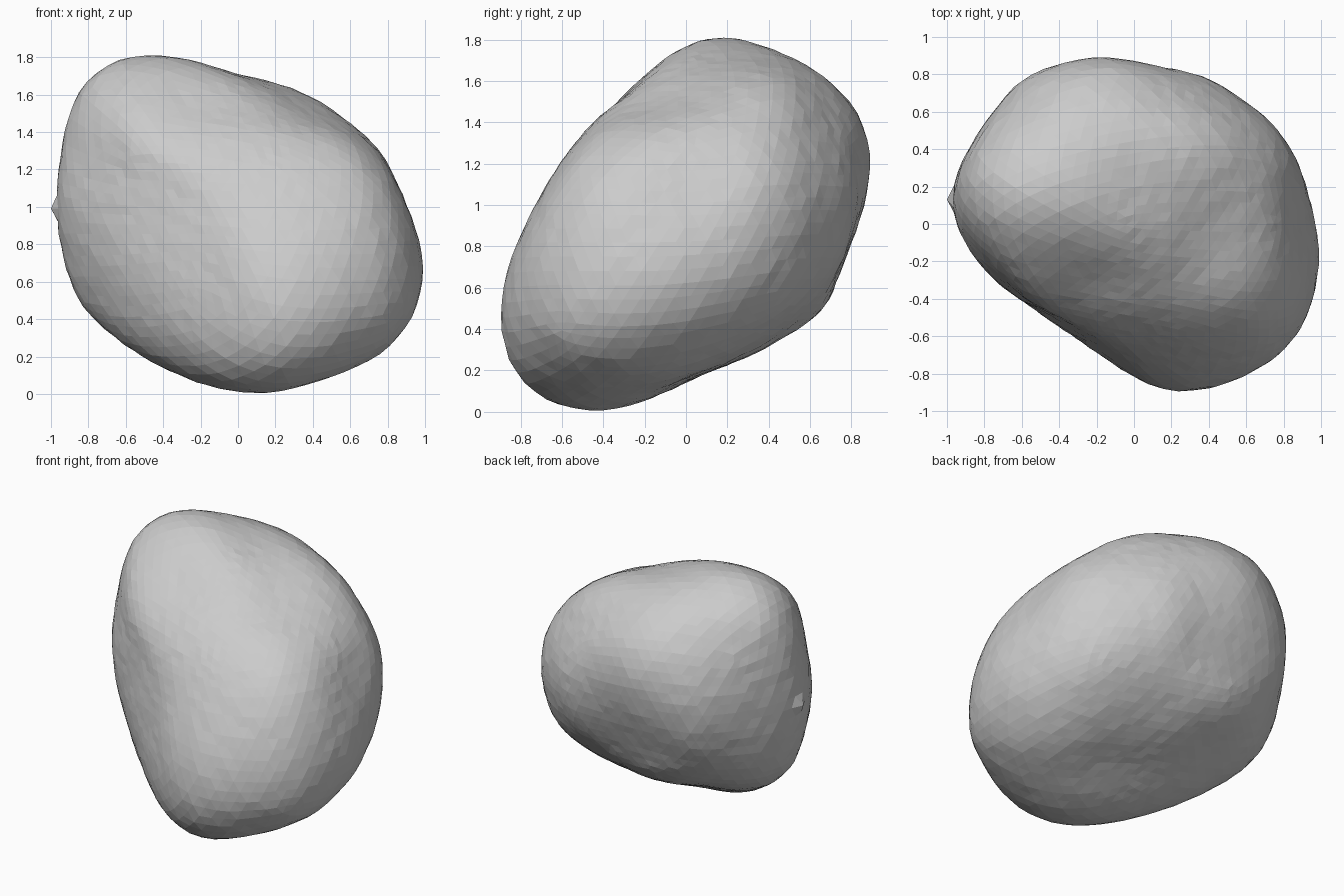
import bpy
import bmesh
import math
import random
from mathutils import Vector

old = bpy.data.objects.get("Cube")
if old:
    bpy.data.objects.remove(old, do_unlink=True)

random.seed(4)
MID = Vector((0, 0, 0.91))
BINS = 32


def catmull(a, b, c, d, t):
    """Smooth point between b and c."""
    return 0.5 * (2 * b + (c - a) * t + (2 * a - 5 * b + 4 * c - d) * t * t
                  + (3 * b - a - 3 * c + d) * t ** 3)


class Profile:
    """Rounded outline of the boulder, seen along one direction."""

    def __init__(self, azimuth, elevation, outline):
        a, e = math.radians(azimuth), math.radians(elevation)
        self.across = Vector((math.cos(a), math.sin(a), 0))
        self.up = Vector((-math.sin(a) * math.sin(e),
                          math.cos(a) * math.sin(e), math.cos(e)))
        pts = [Vector(p) for p in outline]
        n = len(pts)
        curve = []
        for i in range(n):
            four = [pts[(i + k - 1) % n] for k in range(4)]
            curve += [catmull(*four, s / 6) for s in range(6)]
        polar = sorted((math.atan2(p.y, p.x), p.length) for p in curve)
        first, last, turn = polar[0], polar[-1], math.tau
        self.polar = ([(last[0] - turn, last[1])] + polar
                      + [(first[0] + turn, first[1])])

    def angle(self, direction):
        return math.atan2(direction.dot(self.up), direction.dot(self.across))

    def reach(self, direction):
        """Distance from the middle to the outline along a 3D direction."""
        flat = math.hypot(direction.dot(self.across), direction.dot(self.up))
        if flat < 0.05:
            return 9
        ang = self.angle(direction)
        for (a0, r0), (a1, r1) in zip(self.polar, self.polar[1:]):
            if a0 <= ang <= a1:
                t = (ang - a0) / max(a1 - a0, 1e-6)
                return (r0 + (r1 - r0) * t) / flat
        return 9

    def rim_gains(self, verts):
        """Rim points of the current shape and how far each should move."""
        rim = {}
        for v in verts:
            d = v.co.normalized()
            slot = int((self.angle(d) / math.tau + 0.5) * BINS) % BINS
            ratio = v.co.length / self.reach(d)
            if slot not in rim or ratio > rim[slot][0]:
                rim[slot] = (ratio, d)
        return [(d, 1 / ratio) for ratio, d in rim.values()]


def wear(bm, times):
    for _ in range(times):
        bmesh.ops.smooth_vert(bm, verts=bm.verts, factor=0.5, use_axis_x=True,
                              use_axis_y=True, use_axis_z=True)


def swell(bm, profiles, sharpness):
    """Move the surface so that its rims meet the outlines, blended between."""
    marks = [m for p in profiles for m in p.rim_gains(bm.verts)]
    for v in bm.verts:
        d = v.co.normalized()
        total, gain = 1e-9, 1e-9
        for m, g in marks:
            w = math.exp((d.dot(m) - 1) * sharpness)
            total += w
            gain += w * g
        v.co *= (gain / total) ** 1.15


# Outlines of the boulder, measured from its middle
front = Profile(0, 0, [
    (-.53, .91), (-.64, .9), (-.79, .77), (-.91, .55), (-.98, .08), (-.94, -.16),
    (-.87, -.38), (-.75, -.55), (-.55, -.69), (-.34, -.81), (.05, -.91),
    (.33, -.86), (.62, -.77), (.84, -.64), (.95, -.46), (1, -.25), (.94, 0),
    (.81, .29), (.62, .51), (.33, .7), (0, .8), (-.26, .87)])
side = Profile(90, 0, [
    (.15, .91), (.02, .88), (-.15, .75), (-.42, .52), (-.61, .29), (-.76, .03),
    (-.86, -.22), (-.9, -.45), (-.86, -.65), (-.76, -.82), (-.51, -.91),
    (-.22, -.86), (.16, -.7), (.55, -.53), (.7, -.34), (.81, -.07), (.9, .24),
    (.85, .48), (.72, .68), (.55, .78), (.35, .87)])
plan = Profile(0, 90, [
    (-.19, .9), (-.39, .85), (-.6, .77), (-.8, .55), (-.92, .32), (-.97, .1),
    (-.85, -.2), (-.61, -.4), (-.27, -.64), (.08, -.86), (.25, -.9),
    (.48, -.85), (.72, -.75), (.91, -.52), (.99, -.16), (.94, .13),
    (.83, .42), (.64, .62), (.4, .78), (.03, .86)])
front_corner = Profile(35, 25, [
    (-.37, 1.04), (-.08, 1), (.2, .94), (.48, .77), (.7, .55), (.86, .27),
    (.92, 0), (.88, -.33), (.73, -.65), (.45, -.92), (.1, -1.04), (-.19, -1.08),
    (-.44, -.93), (-.59, -.65), (-.71, -.31), (-.8, .08), (-.79, .46),
    (-.7, .76), (-.55, .97)])
back_corner = Profile(215, 25, [
    (.04, .71), (.3, .69), (.56, .6), (.7, .46), (.75, .23), (.79, -.11),
    (.73, -.46), (.59, -.67), (.34, -.76), (.08, -.73), (-.23, -.67),
    (-.61, -.5), (-.85, -.27), (-.92, .08), (-.86, .33), (-.67, .52),
    (-.36, .65)])
under_corner = Profile(145, -25, [
    (.22, .88), (.51, .85), (.76, .73), (.91, .49), (.96, .17), (.92, -.23),
    (.8, -.5), (.54, -.72), (.19, -.87), (.02, -.94), (-.34, -.98),
    (-.66, -.91), (-.85, -.74), (-1.03, -.49), (-1.04, -.17), (-.94, .17),
    (-.69, .49), (-.34, .75), (-.06, .86)])
profiles = (front, side, plan, front_corner, back_corner, under_corner)

# Boulder body: a sphere trimmed by every outline, then worn smooth
bm = bmesh.new()
bmesh.ops.create_icosphere(bm, subdivisions=5, radius=1)
for v in bm.verts:
    d = v.co.normalized()
    v.co = d * min(p.reach(d) for p in profiles)
wear(bm, 50)
for sharpness in (8, 8, 12, 16, 20, 25, 30, 30, 30):
    swell(bm, profiles, sharpness)
    wear(bm, 1)
for _ in range(2):
    swell(bm, profiles, 30)

# Slightly uneven facets, resting on the ground
for v in bm.verts:
    v.co = v.co * (1 + random.uniform(-0.003, 0.003)) + MID

# Small chipped point on one flank
chip = Vector((-0.97, 0.1, 1))
tip = min(bm.verts, key=lambda v: (v.co - chip).length)
tip.co.x = -1

mesh = bpy.data.meshes.new("boulder")
bm.to_mesh(mesh)
bm.free()
boulder = bpy.data.objects.new("boulder", mesh)
bpy.context.collection.objects.link(boulder)

# Plain grey stone
stone = bpy.data.materials.new("grey_stone")
stone.use_nodes = True
grey = (0.6, 0.6, 0.6, 1)
stone.diffuse_color = grey
stone.node_tree.nodes["Principled BSDF"].inputs["Base Color"].default_value = grey
mesh.materials.append(stone)
